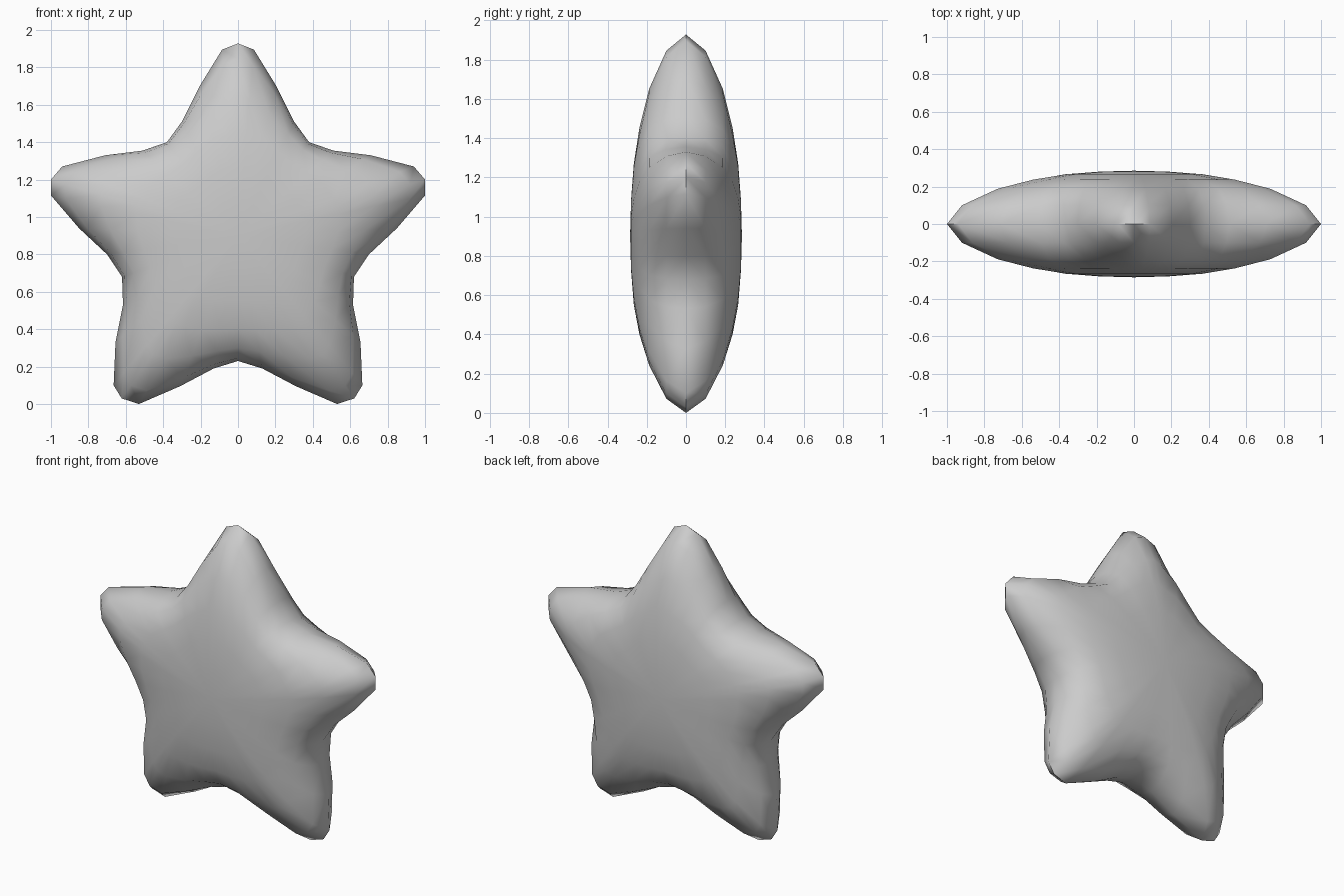
import bpy, bmesh, math

if "Cube" in bpy.data.objects:
    bpy.data.objects.remove(bpy.data.objects["Cube"])

CENTRE_Z = 0.90

# right half of the star outline (x, z), top tip down to the bottom notch
half = [(0, 1.928), (0.085, 1.895), (0.205, 1.70), (0.30, 1.51), (0.38, 1.40),
        (0.51, 1.355), (0.71, 1.33), (0.94, 1.27), (1.0, 1.20), (1.0, 1.115),
        (0.85, 0.94), (0.70, 0.80), (0.62, 0.68), (0.615, 0.53), (0.655, 0.33),
        (0.665, 0.10), (0.622, 0.03), (0.53, 0.0), (0.31, 0.095), (0.13, 0.19),
        (0, 0.23)]
outline = half + [(-x, z) for x, z in half[-2:0:-1]]

# puffed cross-section: (depth, scale at the tips, scale at the notches)
rings = [(0.10, 0.92, 0.985), (0.188, 0.73, 0.92), (0.237, 0.54, 0.77),
         (0.266, 0.36, 0.54), (0.28, 0.18, 0.27)]


def make_ring(bm, depth, tip, notch):
    verts = []
    for x, z in outline:
        dz = z - CENTRE_Z
        w = min(max((math.hypot(x, dz) - 0.62) / 0.38, 0), 1)
        s = notch + (tip - notch) * w
        verts.append(bm.verts.new((x * s, depth, CENTRE_Z + dz * s)))
    return verts


# cushion star: rim plus shrinking rings to a pole on front and back
bm = bmesh.new()
rim = make_ring(bm, 0, 1, 1)
n = len(rim)
for side in (-1, 1):
    prev = rim
    for depth, tip, notch in rings:
        cur = make_ring(bm, side * depth, tip, notch)
        for i in range(n):
            j = (i + 1) % n
            bm.faces.new((prev[i], prev[j], cur[j], cur[i]))
        prev = cur
    pole = bm.verts.new((0, side * 0.285, CENTRE_Z))
    for i in range(n):
        bm.faces.new((prev[i], prev[(i + 1) % n], pole))
bmesh.ops.recalc_face_normals(bm, faces=bm.faces)

mesh = bpy.data.meshes.new("star")
bm.to_mesh(mesh)
bm.free()
star = bpy.data.objects.new("star", mesh)
bpy.context.collection.objects.link(star)
bpy.context.view_layer.objects.active = star
star.select_set(True)
bpy.ops.object.shade_smooth_by_angle(angle=math.radians(60))
